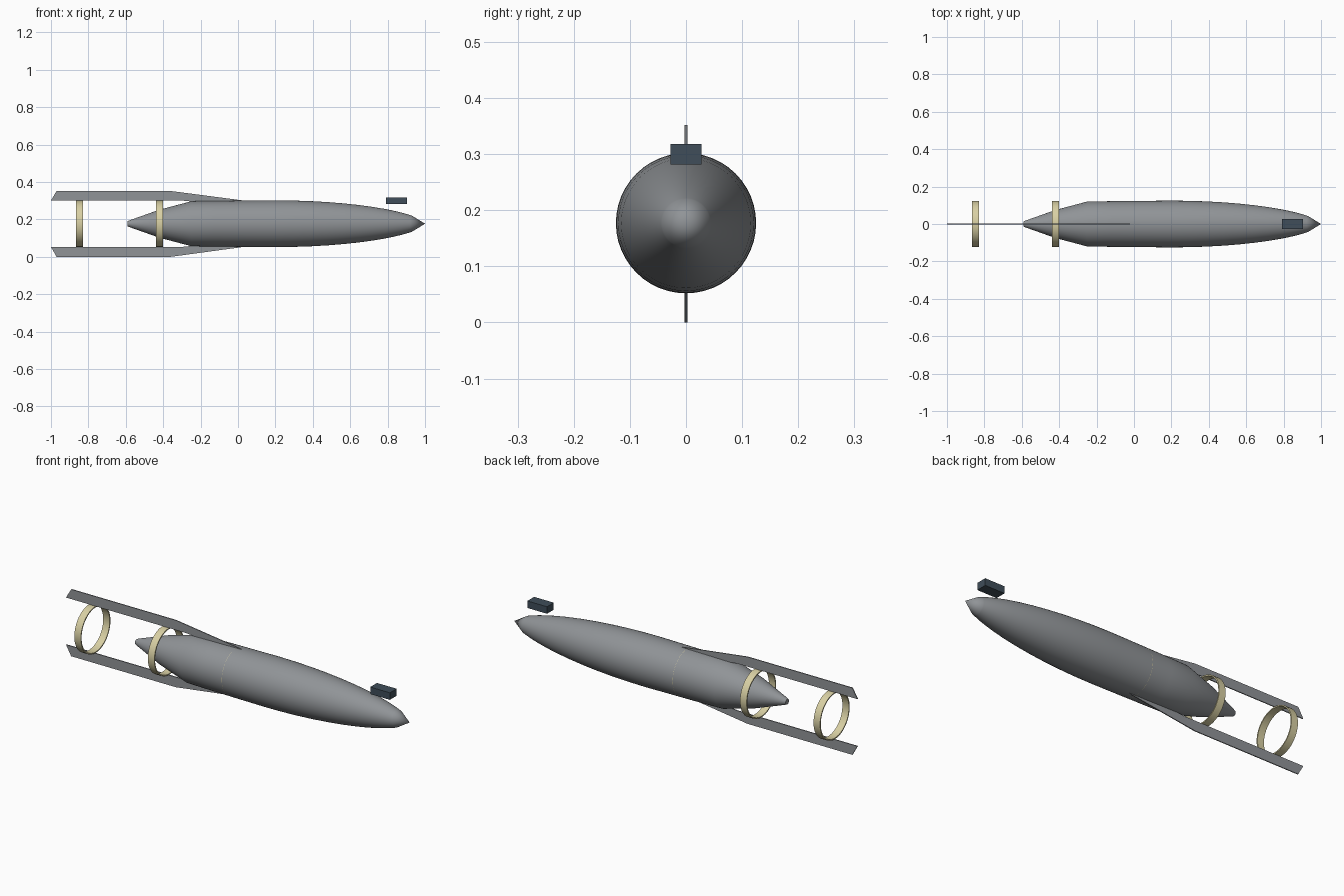
import bpy, bmesh, math

if "Cube" in bpy.data.objects:
    bpy.data.objects.remove(bpy.data.objects["Cube"])

CZ = 0.177   # height of the long axis
SEG = 48


def material(name, rgb):
    m = bpy.data.materials.new(name)
    m.diffuse_color = (*rgb, 1)
    m.use_nodes = True
    m.node_tree.nodes["Principled BSDF"].inputs["Base Color"].default_value = m.diffuse_color
    return m


GREY = material("hull grey", (0.28, 0.295, 0.31))
CREAM = material("ring cream", (0.69, 0.63, 0.37))
SLATE = material("dark slate", (0.05, 0.075, 0.10))


def finish(name, bm, mat, smooth=None):
    bmesh.ops.recalc_face_normals(bm, faces=bm.faces)
    me = bpy.data.meshes.new(name)
    bm.to_mesh(me)
    bm.free()
    me.materials.append(mat)
    ob = bpy.data.objects.new(name, me)
    bpy.context.collection.objects.link(ob)
    if smooth:
        bpy.ops.object.select_all(action='DESELECT')
        ob.select_set(True)
        bpy.context.view_layer.objects.active = ob
        bpy.ops.object.shade_smooth_by_angle(angle=math.radians(smooth))
    return ob


def lathe(name, profile, mat, closed=False, smooth=30):
    """Revolve (x, radius) points around the long axis."""
    bm = bmesh.new()
    vs = [bm.verts.new((x, 0, CZ + r)) for x, r in profile]
    pairs = list(zip(vs, vs[1:])) + ([(vs[-1], vs[0])] if closed else [])
    edges = [bm.edges.new(p) for p in pairs]
    bmesh.ops.spin(bm, geom=vs + edges, cent=(0, 0, CZ), axis=(1, 0, 0),
                   angle=math.tau, steps=SEG, use_duplicate=False)
    bmesh.ops.remove_doubles(bm, verts=bm.verts, dist=1e-5)
    return finish(name, bm, mat, smooth)


# Hull: tapered tail, nearly straight middle, rounded nose with pointed tip
hull = [(-0.59, 0), (-0.59, 0.014), (-0.575, 0.02), (-0.42, 0.075),
        (-0.25, 0.12), (-0.12, 0.122), (0.02, 0.1235)]
for i in range(13):
    u = 0.9125 * math.sin(i / 12 * math.pi / 2) if i else 0
    hull.append((0.2 + 0.8 * u, 0.125 * (1 - u * u) ** 0.6))
hull.append((1.0, 0))
lathe("hull", hull, GREY)

# Support rings, the foremost lying flush in the hull
for i, x in enumerate((-0.848, -0.42, 0.01)):
    ro, ri = 0.1232, 0.117
    lathe(f"support_ring_{i + 1}",
          [(x - 0.019, ri), (x - 0.019, ro), (x + 0.019, ro), (x + 0.019, ri)],
          CREAM, closed=True)

# Long thin rails above and below the tail
for name, s in (("upper_rail", 1), ("lower_rail", -1)):
    bm = bmesh.new()
    outline = [(-1, 0.124), (-0.97, 0.175), (-0.36, 0.175), (0.03, 0.124),
               (-0.1, 0.121), (-0.25, 0.119), (-0.3, 0.124)]
    f = bm.faces.new([bm.verts.new((x, -0.0025, CZ + s * (r + 0.0)))
                      for x, r in outline])
    ext = bmesh.ops.extrude_face_region(bm, geom=[f])["geom"]
    bmesh.ops.translate(bm, vec=(0, 0.005, 0),
                        verts=[v for v in ext if isinstance(v, bmesh.types.BMVert)])
    # Rest the lower rail exactly on the ground
    if s < 0:
        low = min(v.co.z for v in bm.verts)
        for v in bm.verts:
            if v.co.z < low + 1e-4:
                v.co.z = 0
    finish(name, bm, GREY)

# Small block hovering over the nose
bm = bmesh.new()
bmesh.ops.create_cube(bm, size=1)
for v in bm.verts:
    v.co = (0.847 + v.co.x * 0.114, v.co.y * 0.056, 0.300 + v.co.z * 0.037)
finish("nose_block", bm, SLATE)
